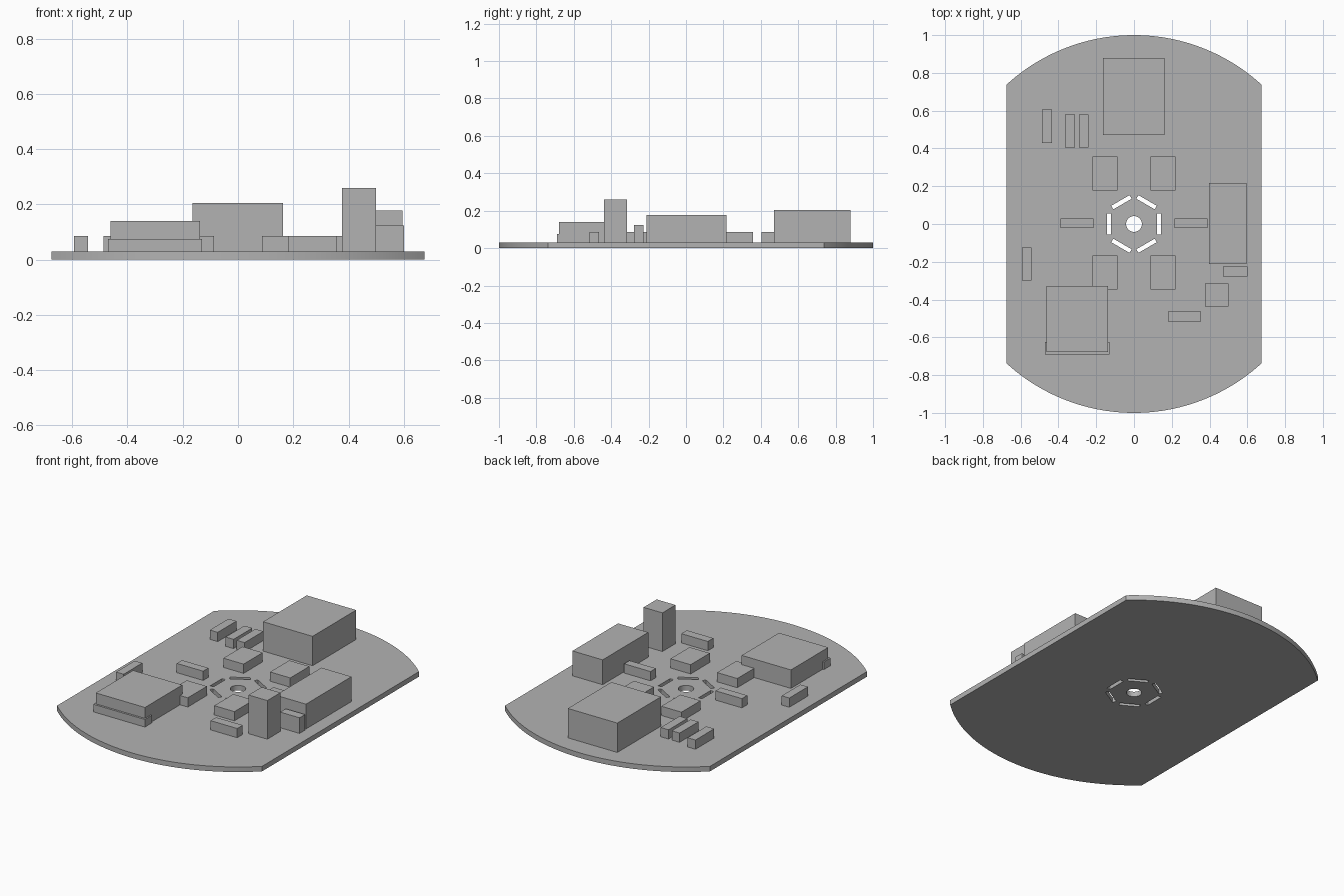
import bpy, bmesh
from math import sin, cos, pi, acos
from mathutils import Vector, Matrix

if "Cube" in bpy.data.objects:
    bpy.data.objects.remove(bpy.data.objects["Cube"], do_unlink=True)

BOARD = 0.03        # board thickness
HALF_WIDTH = 0.675  # distance of the straight sides from the centre
LOW = 0.085         # top of the low parts

grey = bpy.data.materials.new("plain grey")
grey.use_nodes = True
colour = (0.45, 0.45, 0.45, 1)
grey.diffuse_color = colour
grey.node_tree.nodes["Principled BSDF"].inputs["Base Color"].default_value = colour


def box(name, x0, x1, y0, y1, top):
    """Box standing on the board."""
    bm = bmesh.new()
    bmesh.ops.create_cube(bm, size=1)
    bmesh.ops.scale(bm, vec=(x1 - x0, y1 - y0, top - BOARD), verts=bm.verts)
    centre = Vector((x0 + x1, y0 + y1, top + BOARD)) / 2
    bmesh.ops.translate(bm, vec=centre, verts=bm.verts)
    mesh = bpy.data.meshes.new(name)
    bm.to_mesh(mesh)
    bm.free()
    mesh.materials.append(grey)
    obj = bpy.data.objects.new(name, mesh)
    bpy.context.collection.objects.link(obj)


def arc(radius, start, end, steps):
    angles = [start + (end - start) * i / steps for i in range(steps + 1)]
    return [(radius * cos(a), radius * sin(a)) for a in angles]


def outline(curve, points):
    spline = curve.splines.new('POLY')
    spline.points.add(len(points) - 1)
    for p, (x, y) in zip(spline.points, points):
        p.co = (x, y, 0, 1)
    spline.use_cyclic_u = True


# Board: disc with two straight sides, a centre hole and a ring of slots
curve = bpy.data.curves.new("board", 'CURVE')
curve.dimensions = '2D'
curve.fill_mode = 'BOTH'
curve.extrude = BOARD / 2
corner = acos(HALF_WIDTH)
outline(curve, arc(1, corner, pi - corner, 48) + arc(1, pi + corner, 2 * pi - corner, 48))
outline(curve, arc(0.042, 0, 2 * pi, 32)[:-1])
for i in range(6):
    turn = Matrix.Rotation(i * pi / 3, 2)
    slot = [(0.122, -0.056), (0.144, -0.056), (0.144, 0.056), (0.122, 0.056)]
    outline(curve, [tuple(turn @ Vector(p)) for p in slot])
board = bpy.data.objects.new("board", curve)
bpy.context.collection.objects.link(board)
board.location.z = BOARD / 2
bpy.context.view_layer.objects.active = board
board.select_set(True)
bpy.ops.object.convert(target='MESH')
board = bpy.context.object
bm = bmesh.new()
bm.from_mesh(board.data)
bmesh.ops.remove_doubles(bm, verts=bm.verts, dist=0.0001)
bmesh.ops.recalc_face_normals(bm, faces=bm.faces)
bm.to_mesh(board.data)
bm.free()
board.data.materials.clear()
board.data.materials.append(grey)
bpy.ops.object.shade_smooth_by_angle()

# Four chips and two bars around the centre
for side, s in (("left", 1), ("right", -1)):
    x0, x1 = sorted((s * 0.087, s * 0.22))
    box("back_chip_" + side, x0, x1, 0.177, 0.357, LOW)
    box("front_chip_" + side, x0, x1, -0.348, -0.168, LOW)
    x0, x1 = sorted((s * 0.214, s * 0.388))
    box("side_bar_" + side, x0, x1, -0.022, 0.028, LOW)

# Large blocks
box("back_block", -0.164, 0.162, 0.47, 0.88, 0.205)
box("left_block", 0.397, 0.596, -0.212, 0.217, 0.178)
box("tall_block", 0.376, 0.5, -0.438, -0.315, 0.26)
box("front_module", -0.462, -0.138, -0.678, -0.327, 0.14)
box("module_lip", -0.47, -0.13, -0.69, -0.625, 0.075)

# Small bars
box("left_bar", 0.472, 0.6, -0.278, -0.226, 0.123)
box("front_bar", 0.181, 0.356, -0.516, -0.464, LOW)
box("right_bar", -0.593, -0.543, -0.3, -0.125, LOW)
for i, (x, y) in enumerate(((-0.46, 0.517), (-0.339, 0.493), (-0.266, 0.493))):
    box(f"back_bar_{i + 1}", x - 0.026, x + 0.026, y - 0.088, y + 0.088, LOW)
